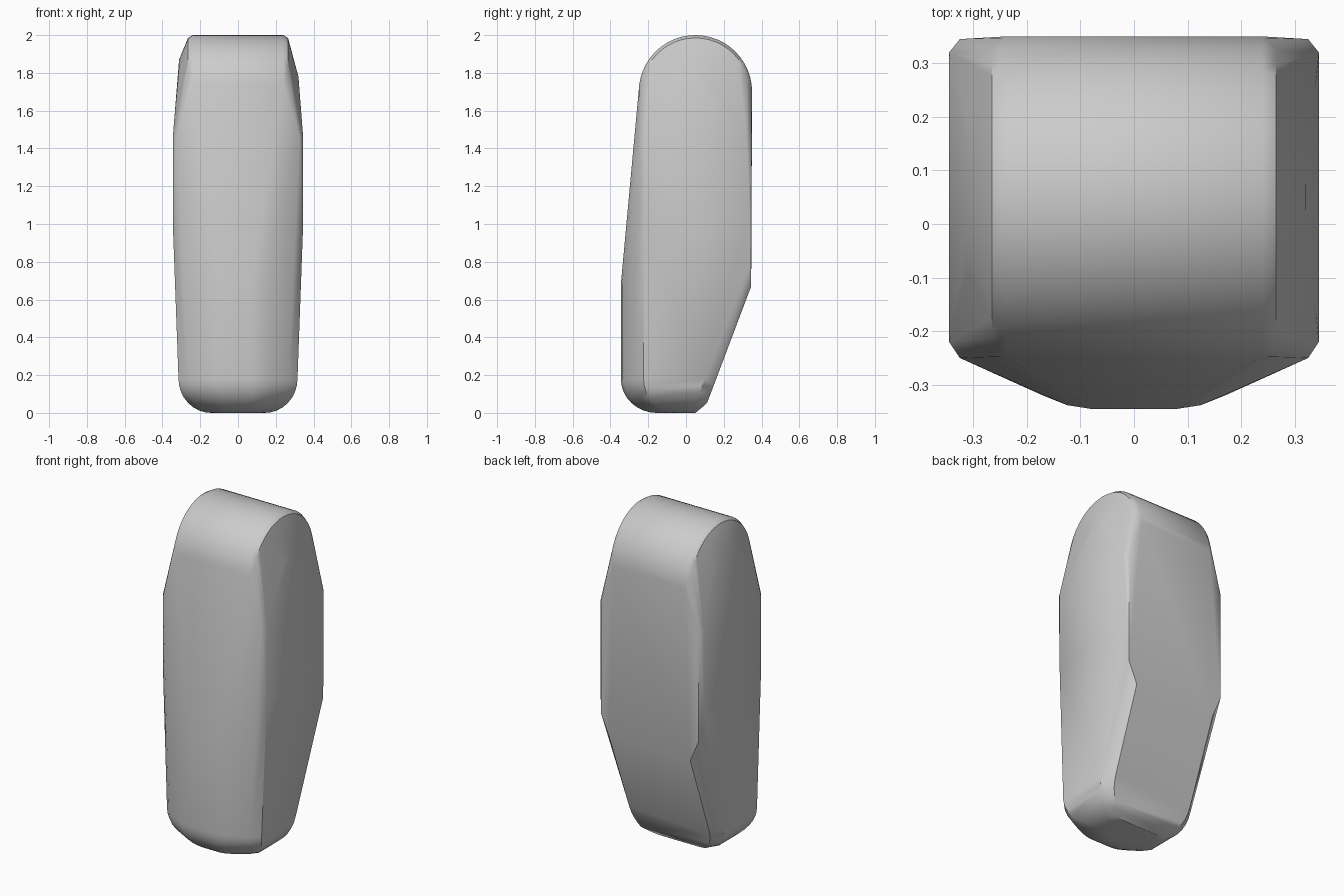
import bpy, bmesh
from math import sin, cos, pi

cube = bpy.data.objects.get("Cube")
if cube:
    bpy.data.objects.remove(cube, do_unlink=True)

AXIS_Y, AXIS_Z = 0.05, 1.70   # centre line of the rounded top
points = []


def arc(x, radius, steps=24):
    """Half circle over the top, in a plane of constant x."""
    for i in range(steps + 1):
        a = pi * i / steps
        points.append((x, AXIS_Y + radius * cos(a), AXIS_Z + radius * sin(a)))


def mirrored(coords):
    for x, y, z in coords:
        points.extend([(x, y, z), (-x, y, z)])


# Rounded top barrel, with the smaller swell on each side
for x in (-0.265, 0.265):
    arc(x, 0.285)
for x in (-0.24, 0.24):
    arc(x, 0.3)
arc(-0.312, 0.17)
arc(0.32, 0.08)

# Widest band: side walls with a narrow corner chamfer
for z in (1.0, 1.46):
    mirrored([(0.345, -0.22, z), (0.345, 0.32, z)])
mirrored([(0.325, -0.25, 1.46), (0.325, 0.345, 1.46)])

# Back edge where the wall breaks into the sloping underside
mirrored([(0.325, 0.345, 0.8), (0.27, 0.345, 0.67)])

# Bulging front and rounded base
front = [(0.08, -0.345), (0.125, -0.338), (0.17, -0.32), (0.27, -0.27), (0.315, -0.225)]
mirrored([(x, y, 0.68) for x, y in front])
steps = 8
for i in range(steps + 1):
    a = pi / 2 * i / steps
    z = 0.18 * (1 - sin(a))
    side = 1 - 0.55 * (1 - cos(a))
    inset = 0.19 * (1 - cos(a))
    back = 0.16 - (0.18 - z) * 0.38
    if z < 0.05:
        back = 0.05 + 1.2 * z
    ring = [(x * side, min(y + inset, back)) for x, y in front]
    ring += [(0.315 * side, back - 0.06), (0.265 * side, back)]
    mirrored([(x, y, z) for x, y in ring])

# Wrap all guide points in one convex skin
bm = bmesh.new()
for p in points:
    bm.verts.new(p)
bmesh.ops.remove_doubles(bm, verts=bm.verts, dist=0.001)
hull = bmesh.ops.convex_hull(bm, input=bm.verts)
unused = [v for v in bm.verts if not v.link_faces]
bmesh.ops.delete(bm, geom=unused, context='VERTS')
bmesh.ops.dissolve_limit(bm, angle_limit=0.01, verts=bm.verts, edges=bm.edges)
bmesh.ops.recalc_face_normals(bm, faces=bm.faces)

mesh = bpy.data.meshes.new("rounded_body")
bm.to_mesh(mesh)
bm.free()
body = bpy.data.objects.new("rounded_body", mesh)
bpy.context.collection.objects.link(body)

bpy.ops.object.select_all(action='DESELECT')
body.select_set(True)
bpy.context.view_layer.objects.active = body
bpy.ops.object.shade_smooth_by_angle(angle=pi / 5)
